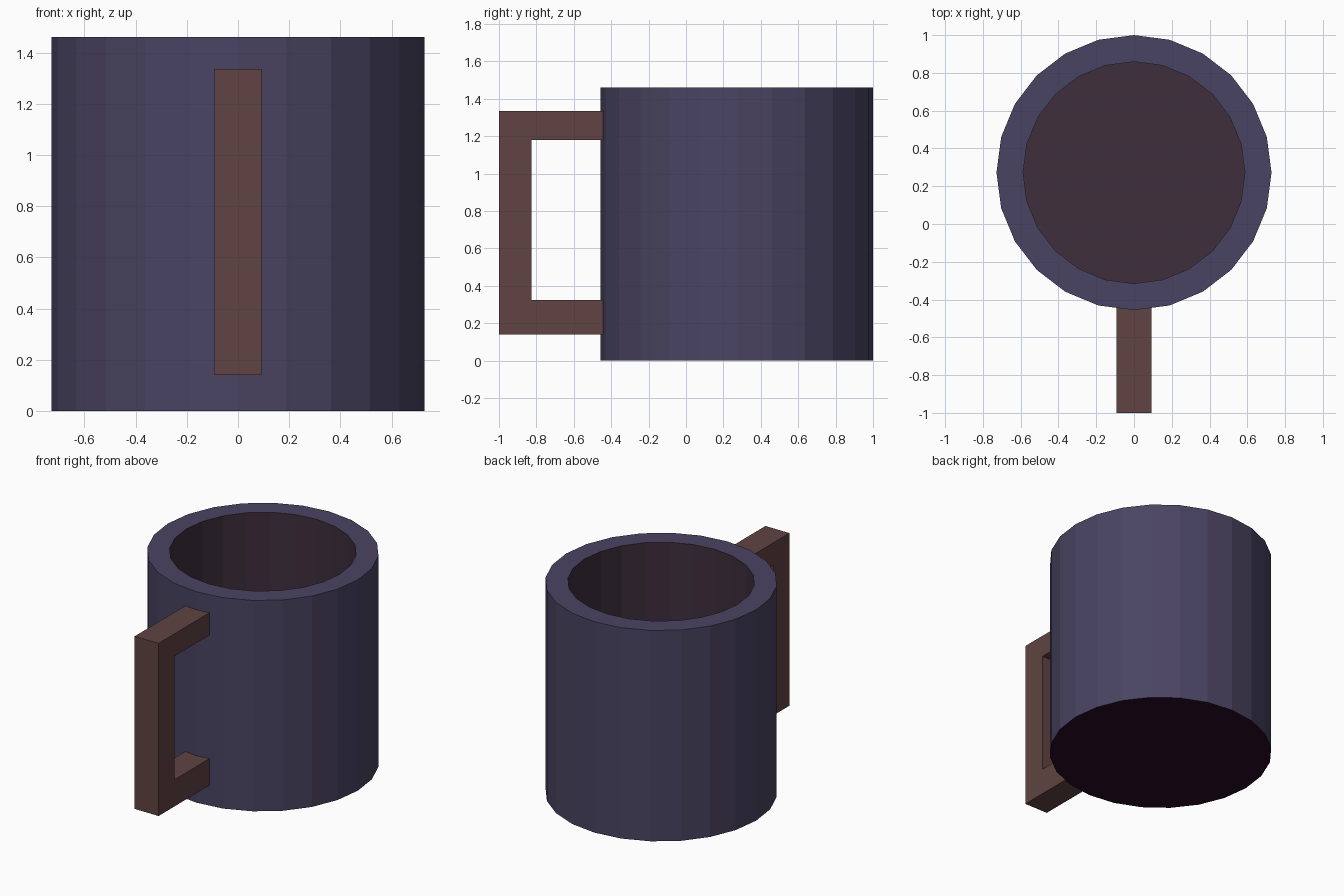
import bpy, bmesh
from math import sin, cos, tau

cube = bpy.data.objects.get("Cube")
if cube:
    bpy.data.objects.remove(cube, do_unlink=True)


def material(name, rgb):
    """Flat material from an 0-255 display colour, stored as linear values."""
    linear = [(c / 255 / 12.92) if c < 10.3 else ((c / 255 + 0.055) / 1.055) ** 2.4 for c in rgb]
    mat = bpy.data.materials.new(name)
    mat.use_nodes = True
    mat.diffuse_color = (*linear, 1)
    mat.node_tree.nodes["Principled BSDF"].inputs["Base Color"].default_value = (*linear, 1)
    return mat


def finish(name, bm, mats):
    mesh = bpy.data.meshes.new(name)
    bmesh.ops.recalc_face_normals(bm, faces=bm.faces)
    bm.to_mesh(mesh)
    bm.free()
    for mat in mats:
        mesh.materials.append(mat)
    obj = bpy.data.objects.new(name, mesh)
    bpy.context.collection.objects.link(obj)


glaze = material("slate purple", (74, 68, 98))
lining = material("dark plum", (62, 46, 60))
base = material("deep purple base", (42, 12, 38))
clay = material("brown", (96, 68, 66))

SIDES, CENTRE_Y, HEIGHT, FLOOR = 24, 0.272, 1.46, 0.14
OUTER, INNER = 0.728, 0.587

# Cup: stacked rings from the base, over the rim and down to the floor
bm = bmesh.new()
rings = []
for radius, z in [(OUTER, 0), (OUTER, HEIGHT), (INNER, HEIGHT), (INNER, FLOOR)]:
    rings.append([bm.verts.new((radius * sin(tau * i / SIDES),
                                CENTRE_Y + radius * cos(tau * i / SIDES), z))
                  for i in range(SIDES)])
for level in range(3):
    low, high = rings[level], rings[level + 1]
    for i in range(SIDES):
        j = (i + 1) % SIDES
        face = bm.faces.new((low[i], low[j], high[j], high[i]))
        face.material_index = 1 if level == 2 else 0
bm.faces.new(rings[0]).material_index = 2
bm.faces.new(rings[3]).material_index = 1
finish("cup", bm, [glaze, lining, base])

# Handle: square C profile given width, its ends sunk into the cup wall
WIDTH, ROOT = 0.184, -0.42
profile = [(ROOT, 0.14), (-1, 0.14), (-1, 1.335), (ROOT, 1.335),
           (ROOT, 1.18), (-0.825, 1.18), (-0.825, 0.325), (ROOT, 0.325)]
bm = bmesh.new()
side = bm.faces.new([bm.verts.new((-WIDTH / 2, y, z)) for y, z in profile])
extruded = bmesh.ops.extrude_face_region(bm, geom=[side])["geom"]
bmesh.ops.translate(bm, vec=(WIDTH, 0, 0),
                    verts=[v for v in extruded if isinstance(v, bmesh.types.BMVert)])
finish("handle", bm, [clay])
